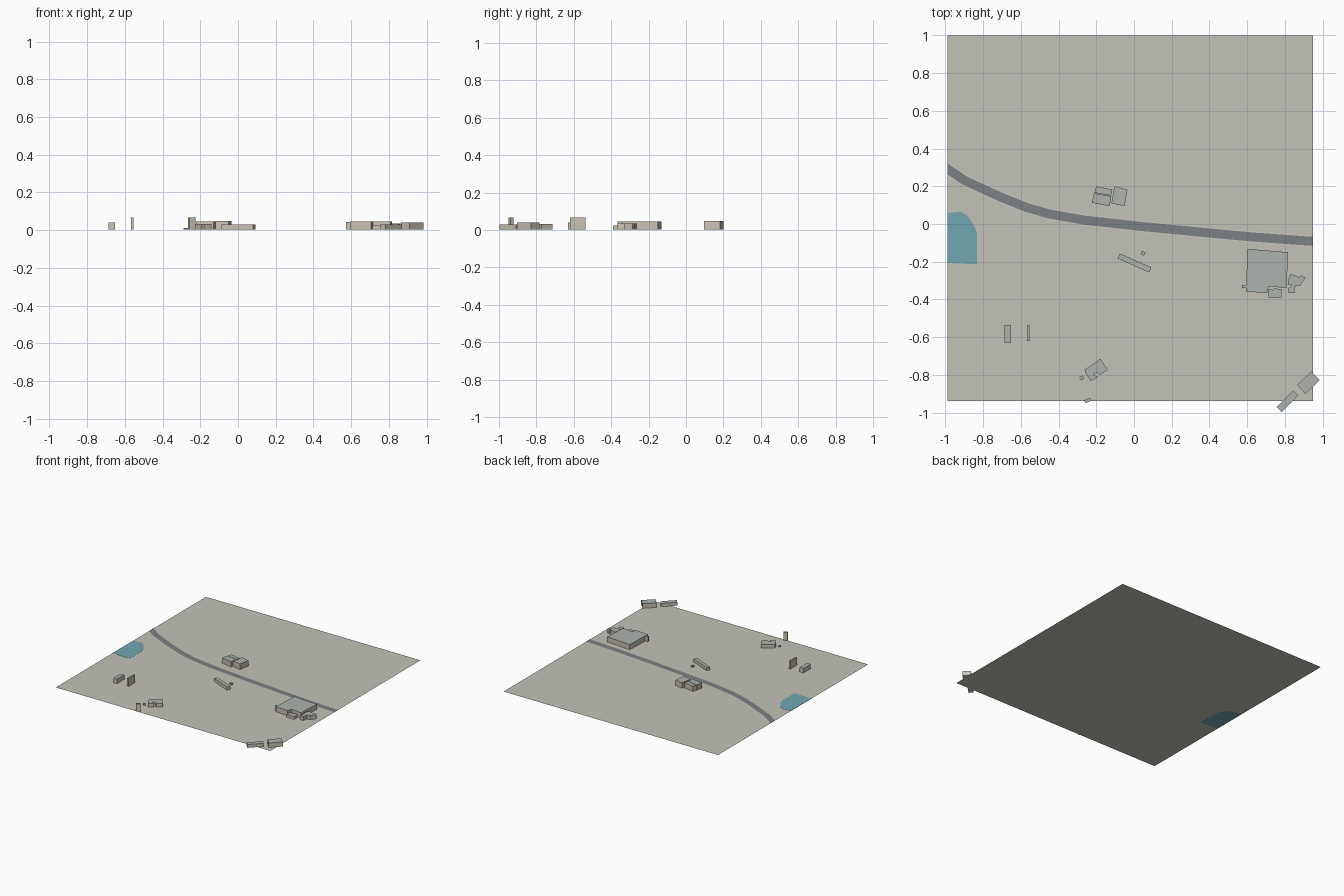
import bpy, bmesh
from mathutils import Vector

BASE = 0.003


def material(name, r, g, b):
    m = bpy.data.materials.new(name)
    m.diffuse_color = (r, g, b, 1)
    return m


GROUND = material("ground_stone", 0.54, 0.54, 0.49)
ASPHALT = material("asphalt", 0.20, 0.22, 0.23)
KERB = material("kerb", 0.58, 0.57, 0.52)
WATER = material("water", 0.17, 0.38, 0.44)
WALL = material("wall", 0.60, 0.55, 0.46)
ROOF = material("roof", 0.42, 0.45, 0.43)


def finish(name, bm, mats):
    me = bpy.data.meshes.new(name)
    bm.normal_update()
    bm.to_mesh(me)
    bm.free()
    for m in mats:
        me.materials.append(m)
    ob = bpy.data.objects.new(name, me)
    bpy.context.collection.objects.link(ob)
    return ob


def prism(name, pts, top, bottom=BASE, mats=(WALL, ROOF)):
    """Footprint extruded upward; upward faces use the last material."""
    bm = bmesh.new()
    f = bm.faces.new([bm.verts.new((x, y, bottom)) for x, y in pts])
    ext = bmesh.ops.extrude_face_region(bm, geom=[f], use_keep_orig=True)
    for v in (e for e in ext["geom"] if isinstance(e, bmesh.types.BMVert)):
        v.co.z = top
    bmesh.ops.recalc_face_normals(bm, faces=bm.faces[:])
    for face in bm.faces:
        if face.normal.z > 0.9:
            face.material_index = len(mats) - 1
    return finish(name, bm, mats)


def rect(x0, y0, x1, y1):
    return [(x0, y0), (x1, y0), (x1, y1), (x0, y1)]


def strip(name, path, width, z, mat):
    """Flat ribbon along a path, with ends cut straight at the map border."""
    bm = bmesh.new()
    pts = [Vector(p) for p in path]
    rows = []
    for i, p in enumerate(pts):
        a, b = pts[max(i - 1, 0)], pts[min(i + 1, len(pts) - 1)]
        d = (b - a).normalized()
        n = Vector((-d.y, d.x)) * width / 2
        if i in (0, len(pts) - 1):
            n = Vector((0, width / 2 / d.x))
        rows.append([bm.verts.new((*(p + s * n), z)) for s in (-1, 1)])
    for (a, b), (c, d) in zip(rows, rows[1:]):
        bm.faces.new((a, c, d, b))
    return finish(name, bm, [mat])


# Ground sheet
bm = bmesh.new()
bm.faces.new([bm.verts.new((x, y, 0.0005)) for x, y in rect(-0.99, -0.94, 0.95, 1.0)])
finish("ground", bm, [GROUND])

# Pond, visible from above and below
prism("pond", [(-0.99, 0.058), (-0.92, 0.065), (-0.885, 0.045), (-0.85, -0.005),
               (-0.833, -0.05), (-0.833, -0.213), (-0.99, -0.207)],
      0.0015, 0, (WATER,))

# Road with pale kerb edges
road = [(-0.99, 0.293), (-0.90, 0.232), (-0.80, 0.185), (-0.70, 0.14), (-0.57, 0.088),
        (-0.45, 0.053), (-0.26, 0.02), (0.03, -0.012), (0.35, -0.043), (0.64, -0.07), (0.95, -0.092)]
strip("road_kerb", road, 0.062, 0.0015, KERB)
strip("road_surface", road, 0.048, 0.0025, ASPHALT)

# North houses
prism("north_house_rear", [(-0.20, 0.20), (-0.115, 0.183), (-0.122, 0.15), (-0.21, 0.166)], 0.046)
prism("north_house_front", [(-0.212, 0.163), (-0.12, 0.147), (-0.13, 0.095), (-0.223, 0.113)], 0.046)
prism("north_house_right", [(-0.103, 0.20), (-0.035, 0.183), (-0.05, 0.095), (-0.12, 0.11)], 0.048)

# Long shed and hut south of the road
prism("long_shed", [(-0.075, -0.157), (0.092, -0.23), (0.08, -0.257), (-0.087, -0.183)], 0.029)
prism("road_hut", [(0.044, -0.143), (0.061, -0.15), (0.053, -0.168), (0.036, -0.16)], 0.015)

# Large hall and its annexes
prism("large_hall", [(0.602, -0.132), (0.818, -0.15), (0.808, -0.34), (0.715, -0.33),
                     (0.705, -0.367), (0.594, -0.358)], 0.045)
prism("hall_side_wing", rect(0.572, -0.34, 0.595, -0.323), 0.042)
prism("hall_porch", [(0.713, -0.345), (0.74, -0.35), (0.74, -0.342), (0.782, -0.345),
                     (0.782, -0.39), (0.713, -0.39)], 0.025)
prism("hall_annex", [(0.83, -0.265), (0.88, -0.282), (0.885, -0.272), (0.91, -0.285), (0.88, -0.328),
                     (0.856, -0.33), (0.85, -0.367), (0.818, -0.367), (0.82, -0.34), (0.835, -0.325),
                     (0.815, -0.32), (0.82, -0.29)], 0.036)

# West pair
prism("west_block", rect(-0.687, -0.63, -0.653, -0.537), 0.04)
prism("west_tall_slab", rect(-0.568, -0.62, -0.555, -0.537), 0.067)

# South cluster
prism("south_house", [(-0.262, -0.773), (-0.177, -0.715), (-0.14, -0.773), (-0.18, -0.80),
                      (-0.195, -0.787), (-0.215, -0.797), (-0.192, -0.812), (-0.23, -0.833), (-0.255, -0.795)],
      0.033)
prism("south_hut", [(-0.29, -0.812), (-0.273, -0.803), (-0.263, -0.82), (-0.28, -0.83)], 0.012)
prism("south_tower", [(-0.265, -0.935), (-0.235, -0.922), (-0.225, -0.937), (-0.257, -0.95)], 0.067)

# South-east corner buildings, overhanging the ground edge
prism("corner_house", [(0.865, -0.853), (0.94, -0.783), (0.985, -0.828), (0.91, -0.903)], 0.04)
prism("corner_shed", [(0.757, -0.97), (0.845, -0.882), (0.87, -0.91), (0.783, -0.998)], 0.03)
